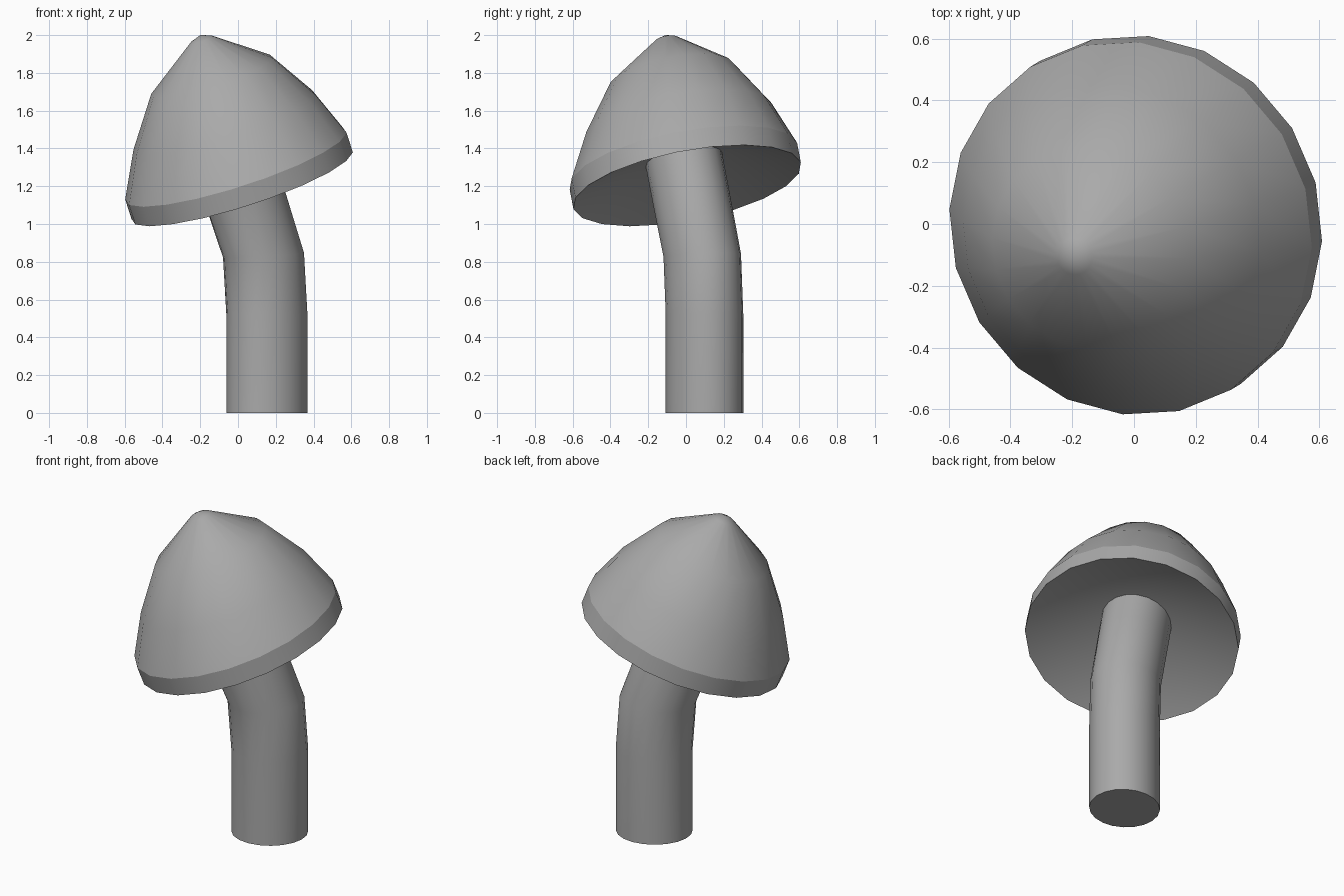
import bpy
import bmesh
from math import cos, sin, pi, radians
from mathutils import Vector

cube = bpy.data.objects.get("Cube")
if cube:
    bpy.data.objects.remove(cube, do_unlink=True)

grey = bpy.data.materials.new("plain_grey")
grey.use_nodes = True
COLOUR = (0.4, 0.4, 0.4, 1)
grey.diffuse_color = COLOUR
grey.node_tree.nodes["Principled BSDF"].inputs["Base Color"].default_value = COLOUR

SIDES = 20
AXIS = Vector((-0.30, -0.18, 0.937)).normalized()
LEAN = Vector((AXIS.x, AXIS.y, 0)).normalized()
RIM = Vector((0.022, 0.006, 1.203))
TIP = Vector((-0.2, -0.108, 2.0))


def add_ring(bm, centre, normal, radius, phase=0.0, stretch=1.0):
    """Ring of vertices facing along normal, stretched along the lean."""
    n = normal.normalized()
    u = (Vector((1, 0, 0)) - n * n.x).normalized()
    v = n.cross(u)
    ring = []
    for i in range(SIDES):
        a = phase + 2 * pi * i / SIDES
        offset = (u * cos(a) + v * sin(a)) * radius
        offset += LEAN * offset.dot(LEAN) * (stretch - 1)
        ring.append(bm.verts.new(centre + offset))
    return ring


def bridge(bm, low, high):
    for i in range(SIDES):
        j = (i + 1) % SIDES
        bm.faces.new((low[i], low[j], high[j], high[i]))


def fan(bm, ring, point, flip=False):
    tip = bm.verts.new(point)
    for i in range(SIDES):
        a, b = ring[i], ring[(i + 1) % SIDES]
        bm.faces.new((b, a, tip) if flip else (a, b, tip))


def sharpen(bm, ring):
    for i in range(SIDES):
        bm.edges.get((ring[i], ring[(i + 1) % SIDES])).smooth = False


def finish(bm, name):
    for face in bm.faces:
        face.smooth = True
    bmesh.ops.recalc_face_normals(bm, faces=bm.faces[:])
    mesh = bpy.data.meshes.new(name)
    bm.to_mesh(mesh)
    bm.free()
    mesh.materials.append(grey)
    bpy.context.collection.objects.link(bpy.data.objects.new(name, mesh))


# Tilted cap: a rim band, then rings (radius, fraction of the way to the tip)
bm = bmesh.new()
profile = [(0.505, 0.422), (0.335, 0.73), (0.06, 0.972)]
phase = radians(-2.5)
rings = [add_ring(bm, RIM + AXIS * h, AXIS, 0.615, phase) for h in (0, 0.11)]
rings += [add_ring(bm, RIM.lerp(TIP, t), AXIS, r, phase) for r, t in profile]
for low, high in zip(rings, rings[1:]):
    bridge(bm, low, high)
fan(bm, rings[-1], TIP)
# Hollow underside
fan(bm, rings[0], RIM + AXIS * 0.22, flip=True)
sharpen(bm, rings[0])
sharpen(bm, rings[1])
finish(bm, "mushroom_cap")

# Stem: slightly oval, straight at the base, then bending along the cap axis
bm = bmesh.new()
up = Vector((0, 0, 1))
bend = Vector((0.135, 0.086, 0.835))
path = [
    (Vector((0.153, 0.098, 0)), up),
    (Vector((0.153, 0.098, 0.52)), up),
    (bend, up * 4 + AXIS),
    (bend + AXIS * 0.35, AXIS),
    (bend + AXIS * 0.62, AXIS),
]
rings = [add_ring(bm, c, n, 0.2, stretch=1.1) for c, n in path]
for low, high in zip(rings, rings[1:]):
    bridge(bm, low, high)
bm.faces.new(rings[0][::-1])
bm.faces.new(rings[-1])
sharpen(bm, rings[0])
sharpen(bm, rings[-1])
finish(bm, "mushroom_stem")
